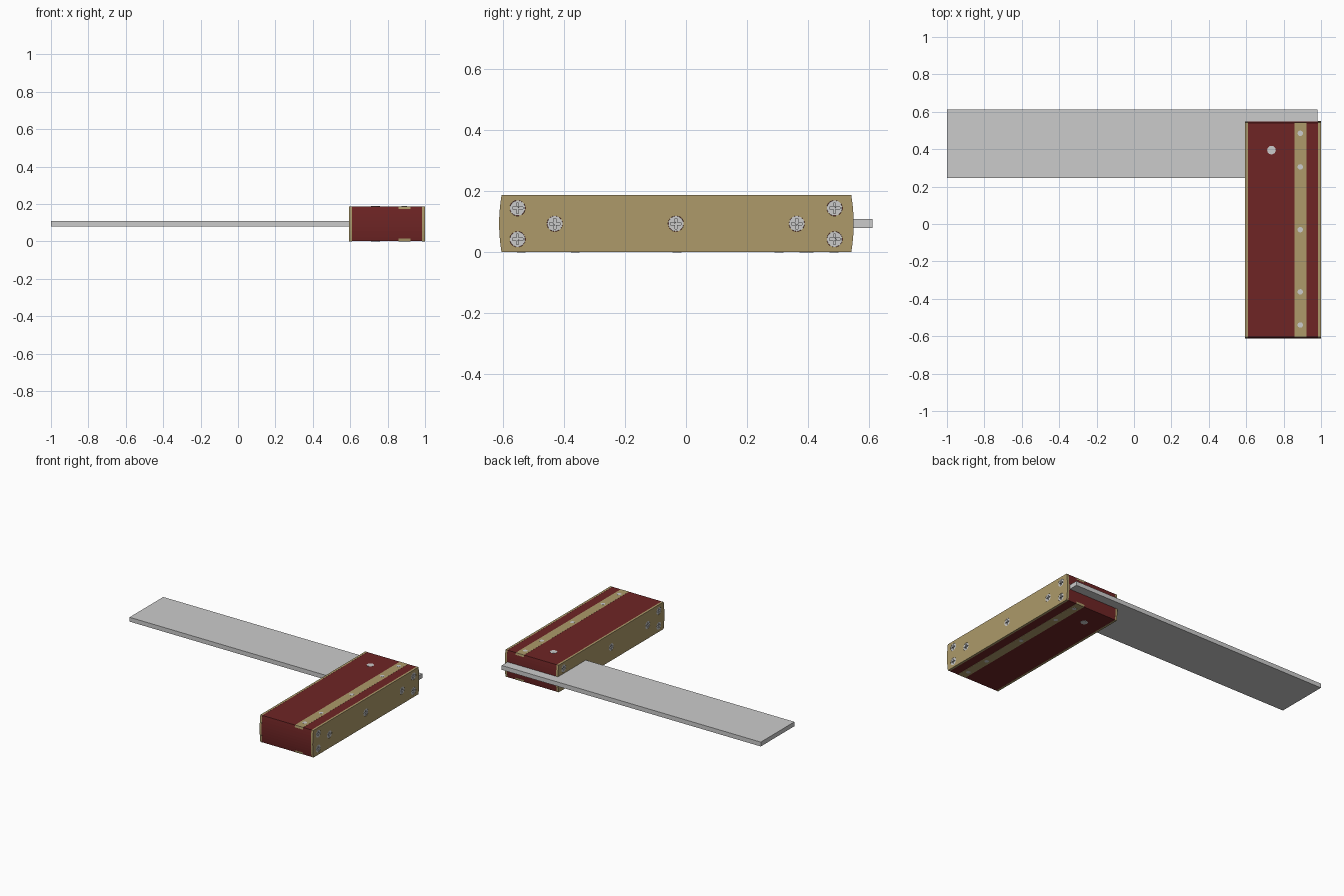
import bpy, bmesh
from math import pi
from mathutils import Matrix

if "Cube" in bpy.data.objects:
    bpy.data.objects.remove(bpy.data.objects["Cube"])

H = 0.188            # handle height
MID = H / 2
X0, X1 = 0.594, 1.0  # outer faces of the handle
PLATE = 0.015        # plate and strip thickness


def material(name, color):
    m = bpy.data.materials.new(name)
    m.diffuse_color = (*color, 1)
    m.use_nodes = True
    m.node_tree.nodes["Principled BSDF"].inputs["Base Color"].default_value = m.diffuse_color
    return m


RED = material("red_wood", (0.156, 0.018, 0.018))
BRASS = material("brass", (0.418, 0.323, 0.144))


def add(name, bm, mat=None):
    bmesh.ops.recalc_face_normals(bm, faces=bm.faces)
    me = bpy.data.meshes.new(name)
    bm.to_mesh(me)
    bm.free()
    if mat:
        me.materials.append(mat)
    ob = bpy.data.objects.new(name, me)
    bpy.context.collection.objects.link(ob)
    return ob


def box_into(bm, x0, x1, y0, y1, z0, z1):
    m = (Matrix.Translation(((x0 + x1) / 2, (y0 + y1) / 2, (z0 + z1) / 2))
         @ Matrix.Diagonal((x1 - x0, y1 - y0, z1 - z0, 1)))
    bmesh.ops.create_cube(bm, size=1, matrix=m)


def bar(name, x0, x1, z0, z1, mat, grow=0.0, steps=10):
    """Bar along y whose ends follow the handle's shallow arc."""
    def bulge(z):
        return 0.008 * (1 - ((z - MID) / MID) ** 2) + grow
    zs = [z0 + (z1 - z0) * i / steps for i in range(steps + 1)]
    prof = [(0.541 + bulge(z), z) for z in zs]
    prof += [(-0.604 - bulge(z), z) for z in reversed(zs)]
    bm = bmesh.new()
    face = bm.faces.new([bm.verts.new((x0, y, z)) for y, z in prof])
    ext = bmesh.ops.extrude_face_region(bm, geom=[face])["geom"]
    bmesh.ops.translate(bm, vec=(x1 - x0, 0, 0),
                        verts=[v for v in ext if isinstance(v, bmesh.types.BMVert)])
    return add(name, bm, mat)


def cut(ob, cutter):
    mod = ob.modifiers.new("cut", "BOOLEAN")
    mod.operation, mod.solver, mod.object = "DIFFERENCE", "EXACT", cutter
    bpy.context.view_layer.objects.active = ob
    bpy.ops.object.modifier_apply(modifier=mod.name)
    bpy.data.objects.remove(cutter)


def smooth(ob):
    bpy.ops.object.select_all(action="DESELECT")
    ob.select_set(True)
    bpy.context.view_layer.objects.active = ob
    bpy.ops.object.shade_smooth_by_angle(angle=pi / 6)


def pin(name, x, y, r):
    bm = bmesh.new()
    bmesh.ops.create_cone(bm, cap_ends=True, segments=24, radius1=r, radius2=r,
                          depth=H, matrix=Matrix.Translation((x, y, MID)))
    smooth(add(name, bm))


# steel blade
bm = bmesh.new()
box_into(bm, -1, 0.98, 0.245, 0.612, 0.08, 0.11)
add("blade", bm)

# wooden stock
bar("stock", X0 + PLATE, X1 - PLATE, 0.001, H - 0.001, RED)

# inlaid strips, top and bottom
lo, hi = 0.0005, H - 0.0005
bar("top_strip", 0.858, 0.921, H - PLATE, hi, BRASS, 0.0005, 3)
bar("bottom_strip", 0.858, 0.921, lo, PLATE, BRASS, 0.0005, 3)

# strip pins and blade rivet run right through
for y in (0.485, 0.305, -0.03, -0.363, -0.54):
    pin("strip_pin", 0.889, y, 0.0145)
pin("blade_rivet", 0.735, 0.395, 0.023)

# cross-head screw, face at x = 0 pointing to +x
TURN = Matrix.Rotation(pi / 2, 4, "Y")
bm = bmesh.new()
bmesh.ops.create_cone(bm, cap_ends=True, segments=32, radius1=0.025, radius2=0.025,
                      depth=0.0135, matrix=Matrix.Translation((-0.00675, 0, 0)) @ TURN)
screw = add("screw", bm)
for a, b in ((0.017, 0.0035), (0.0035, 0.017)):
    bm = bmesh.new()
    box_into(bm, -0.008, 0.01, -a, a, -b, b)
    cut(screw, add("recess", bm))
bm = bmesh.new()
bmesh.ops.create_cone(bm, cap_ends=True, segments=4, radius1=0.005, radius2=0.010,
                      depth=0.02, matrix=TURN)
cut(screw, add("recess_core", bm))
smooth(screw)

# brass side plates with screw holes
SPOTS = [(y, MID + dz) for y in (-0.552, 0.487) for dz in (-0.051, 0.051)]
SPOTS += [(-0.43, MID), (-0.033, MID)]
for side, x, sign, spots in (("outer", X1, 1, SPOTS + [(0.363, MID)]),
                             ("inner", X0, -1, SPOTS)):
    inner_x = x - sign * PLATE
    plate = bar(side + "_plate", min(x, inner_x), max(x, inner_x), lo, hi, BRASS, 0.0005)
    bm = bmesh.new()
    for y, z in spots:
        bmesh.ops.create_cone(bm, cap_ends=True, segments=32, radius1=0.0255,
                              radius2=0.0255, depth=0.06,
                              matrix=Matrix.Translation((x, y, z)) @ TURN)
        s = bpy.data.objects.new(side + "_screw", screw.data)
        s.location = (x - sign * 0.0005, y, z)
        s.rotation_euler.z = 0 if sign > 0 else pi
        bpy.context.collection.objects.link(s)
    cut(plate, add("holes", bm))
bpy.data.objects.remove(screw)
